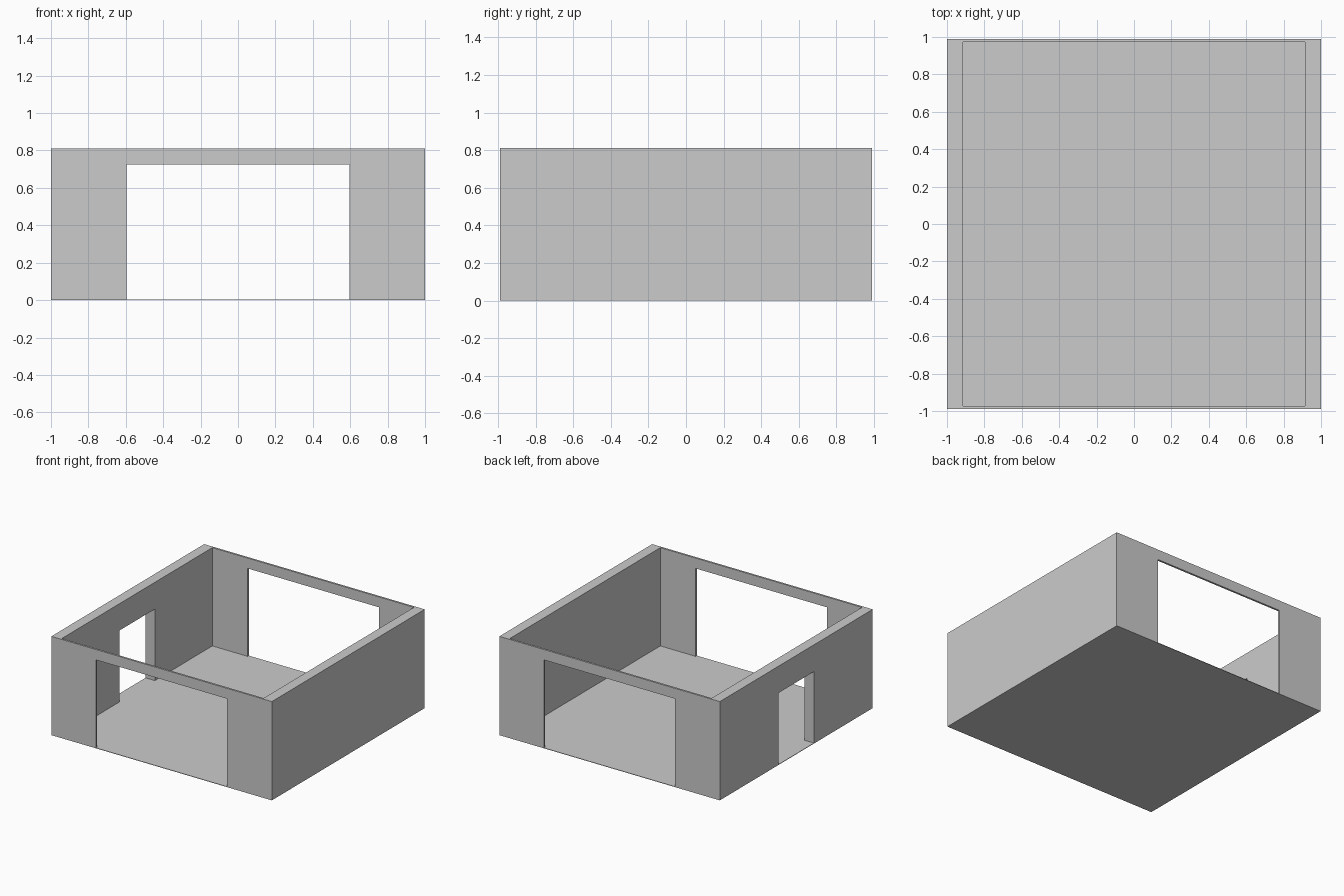
import bpy
import bmesh
from mathutils import Vector

if "Cube" in bpy.data.objects:
    bpy.data.objects.remove(bpy.data.objects["Cube"])

W, D, H = 1.0, 0.99, 0.81      # half width, half depth, height
SIDE, THIN = 0.085, 0.016      # wall thicknesses
BASE = 0.004                   # floor slab thickness


def extrude_profile(name, points, direction):
    """Closed profile of 3D points, extruded along a direction."""
    bm = bmesh.new()
    face = bm.faces.new([bm.verts.new(p) for p in points])
    new = bmesh.ops.extrude_face_region(bm, geom=[face])["geom"]
    verts = [g for g in new if isinstance(g, bmesh.types.BMVert)]
    bmesh.ops.translate(bm, verts=verts, vec=Vector(direction))
    bmesh.ops.recalc_face_normals(bm, faces=bm.faces)
    mesh = bpy.data.meshes.new(name)
    bm.to_mesh(mesh)
    bm.free()
    obj = bpy.data.objects.new(name, mesh)
    bpy.context.collection.objects.link(obj)
    return obj


def doorway(half_wall, half_open, top):
    """Wall outline with an opening that reaches the floor."""
    a, b = half_wall, half_open
    return [(-a, BASE), (-b, BASE), (-b, top), (b, top),
            (b, BASE), (a, BASE), (a, H), (-a, H)]


# Floor slab
extrude_profile("floor", [(-W, -D, 0), (W, -D, 0), (W, D, 0), (-W, D, 0)],
                (0, 0, BASE))

# Thin front and back walls with wide openings
for name, y in (("front_wall", -D), ("back_wall", D - THIN)):
    extrude_profile(name, [(u, y, z) for u, z in doorway(W - SIDE, 0.595, 0.725)],
                    (0, THIN, 0))

# Thick left wall with a central door
extrude_profile("left_wall", [(-W, u, z) for u, z in doorway(D, 0.23, 0.59)],
                (SIDE, 0, 0))

# Thick solid right wall
extrude_profile("right_wall", [(W, -D, BASE), (W, D, BASE), (W, D, H), (W, -D, H)],
                (-SIDE, 0, 0))
